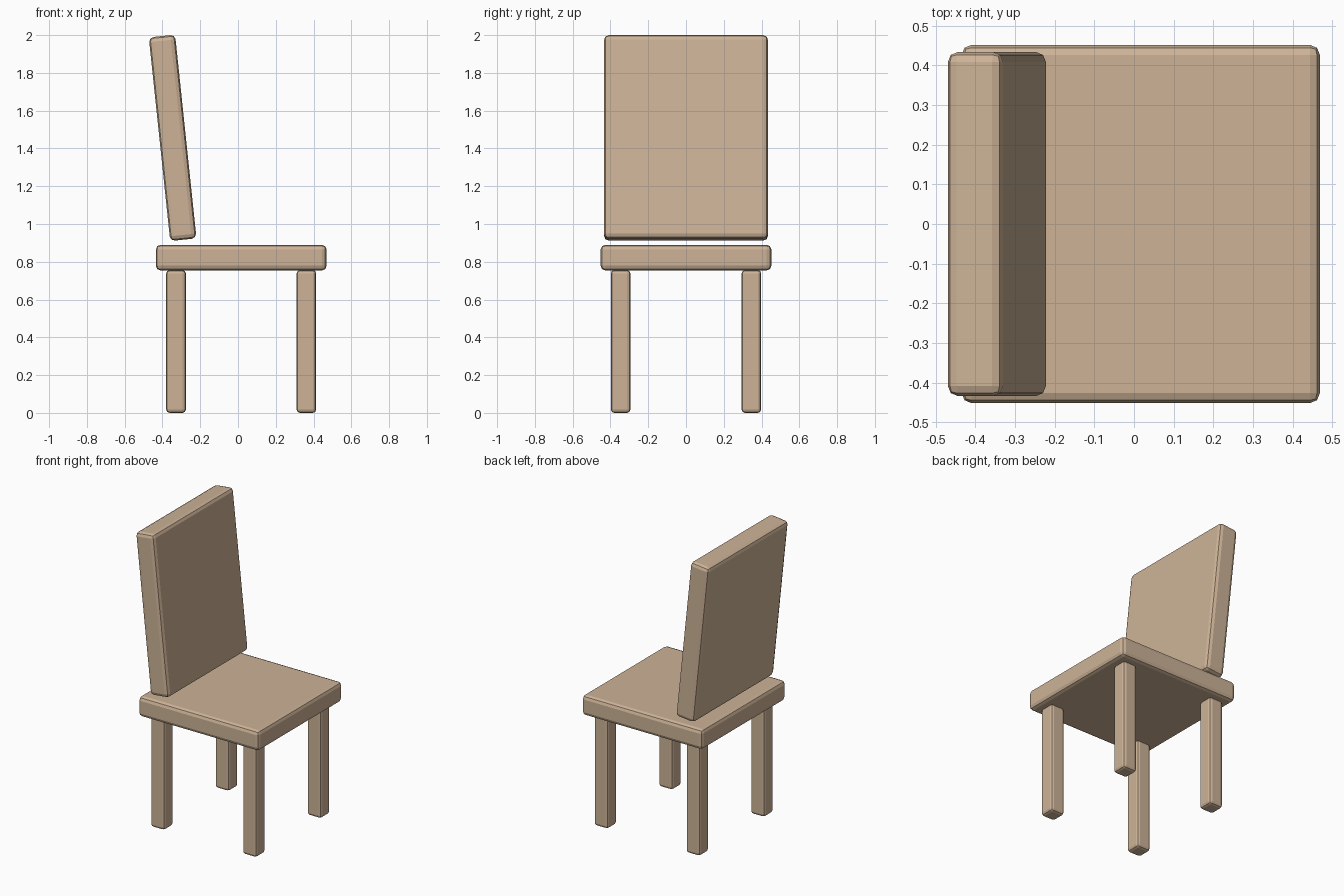
import bpy
from math import radians

default = bpy.data.objects.get("Cube")
if default:
    bpy.data.objects.remove(default, do_unlink=True)

# Single pale wood colour
COLOUR = (0.61, 0.45, 0.31, 1.0)
wood = bpy.data.materials.new("pale_wood")
wood.use_nodes = True
wood.diffuse_color = COLOUR
bsdf = next(n for n in wood.node_tree.nodes if n.type == "BSDF_PRINCIPLED")
bsdf.inputs["Base Color"].default_value = COLOUR


def board(name, size, centre, bevel, tilt=0.0):
    """A box with rounded edges, tilted about the y axis."""
    bpy.ops.mesh.primitive_cube_add(size=1, location=centre)
    obj = bpy.context.object
    obj.name = obj.data.name = name
    obj.scale = size
    bpy.ops.object.transform_apply(location=False, rotation=False, scale=True)
    obj.rotation_euler.y = tilt
    edge = obj.modifiers.new("rounded_edges", "BEVEL")
    edge.width = bevel
    edge.segments = 2
    obj.data.materials.append(wood)
    return obj


# Seat and leaning backrest
board("seat", (0.904, 0.904, 0.136), (0.017, 0, 0.822), 0.025)
board("backrest", (0.14, 0.868, 1.084), (-0.346, 0, 1.456), 0.025, radians(-6))

# Four legs
for end, x in (("front", 0.362), ("rear", -0.328)):
    for side, y in (("left", 0.346), ("right", -0.346)):
        board(f"{end}_{side}_leg", (0.104, 0.104, 0.756), (x, y, 0.378), 0.018)
